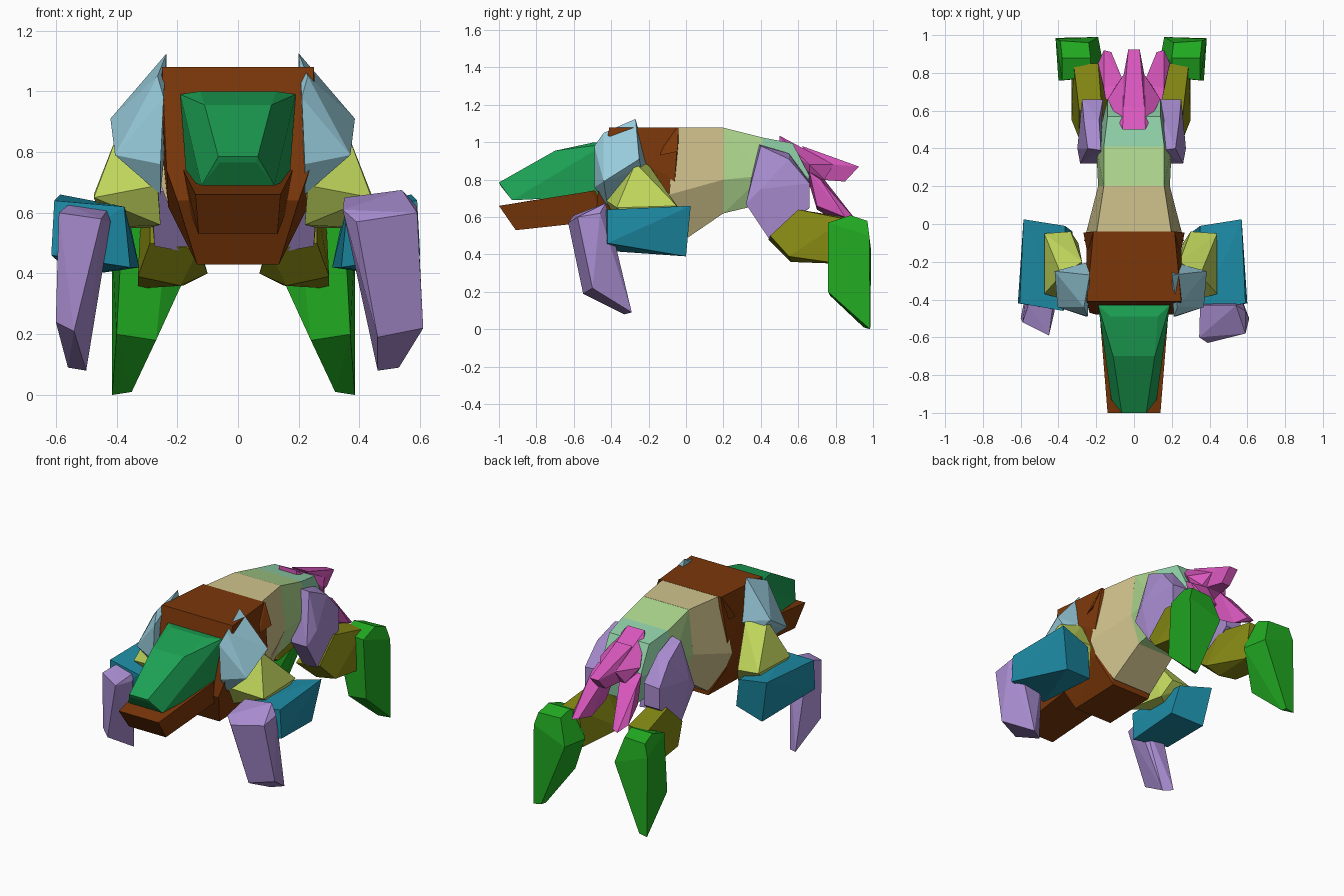
import bpy, bmesh

def material(hexa):
    name = "colour_" + hexa
    m = bpy.data.materials.get(name)
    if not m:
        m = bpy.data.materials.new(name)
        m.diffuse_color = [(int(hexa[i:i + 2], 16) / 255) ** 2.2 for i in (0, 2, 4)] + [1]
    return m

def hull(name, pts, colour):
    """Faceted convex block around the given corner points."""
    bm = bmesh.new()
    for p in pts:
        bm.verts.new(p)
    res = bmesh.ops.convex_hull(bm, input=bm.verts)
    junk = {g for g in res["geom_interior"] + res["geom_unused"] if isinstance(g, bmesh.types.BMVert)}
    bmesh.ops.delete(bm, geom=list(junk), context='VERTS')
    bmesh.ops.dissolve_limit(bm, angle_limit=0.12, verts=bm.verts, edges=bm.edges)
    bmesh.ops.recalc_face_normals(bm, faces=bm.faces)
    me = bpy.data.meshes.new(name)
    bm.to_mesh(me)
    bm.free()
    me.materials.append(material(colour))
    ob = bpy.data.objects.new(name, me)
    bpy.context.collection.objects.link(ob)
    return ob

def central(name, half, colour):
    hull(name, [(s * x, y, z) for x, y, z in half for s in (-1, 1)], colour)

def pair(name, pts, colour, shift=0.0):
    hull(name + "_right", pts, colour)
    hull(name + "_left", [(-x - shift, y, z) for x, y, z in pts], colour)

# head and jaw
central("upper_head", [(.065, -1, .785), (.06, -.99, .765), (.12, -.93, .69), (.11, -.70, .955),
                       (.125, -.49, 1), (.19, -.43, .99), (.17, -.5, .71), (.15, -.42, .72)], "22A055")
central("neck", [(.12, -.53, .7), (.12, -.52, .58), (.12, -.35, .58), (.14, -.35, .9), (.13, -.5, .9)], "22A055")
central("lower_jaw", [(.14, -1, .66), (.13, -.91, .53), (.15, -.62, .59), (.165, -.6, .69),
                      (.18, -.5, .74), (.15, -.45, .58), (.15, -.45, .75)], "7A3A12")

# torso segments from front to back
central("chest", [(.25, -.41, 1.08), (.215, -.04, 1.08), (.255, -.40, .98), (.235, -.47, .74),
                  (.25, -.06, .8), (.2, -.48, .64), (.23, -.08, .62), (.135, -.38, .43), (.135, -.03, .44)], "7A3A12")
# hanging points along the edges of the shoulder plate
pair("chest_spike", [(.2, -.08, 1.07), (.25, -.14, .93), (.268, -.045, .95), (.22, -.04, 1.08), (.24, -.1, .95)],
     "7A3A12")
central("midriff", [(.2, -.06, 1.079), (.16, .2, 1.079), (.265, -.09, .72), (.19, .2, .8),
                    (.235, -.08, .64), (.14, -.02, .47), (.13, .2, .62)], "D0C28C")
central("waist", [(.16, .2, 1.078), (.16, .41, 1.025), (.19, .2, .8), (.2, .41, .82),
                  (.13, .2, .62), (.13, .41, .67)], "ABD48C")
central("pelvis", [(.16, .41, 1.025), (.14, .57, .995), (.2, .41, .82), (.14, .66, .82),
                   (.13, .41, .67), (.11, .64, .64)], "90D0A8")

# tail: one upper fin and two lower prongs
central("tail_root", [(.06, .5, 1.035), (.06, .5, .98), (.055, .63, .975), (.09, .6, .94), (.14, .66, .88),
                      (.09, .74, .80), (.07, .66, .76), (.055, .79, .88)], "D858BC")
central("tail_fin", [(.055, .62, .98), (.055, .79, .88), (.03, .925, .87), (.03, .85, .79), (.06, .72, .8)], "D858BC")
pair("tail_prong", [(.03, .64, .84), (.15, .66, .84), (.05, .74, .8), (.16, .72, .8),
                    (.16, .92, .57), (.12, .91, .58), (.19, .85, .60), (.09, .82, .57), (.07, .7, .64),
                    (.15, .7, .66)], "D858BC")

# front limbs
pair("shoulder", [(.2, -.27, 1.125), (.21, -.49, .98), (.385, -.25, .91), (.37, -.44, .79), (.23, -.44, 1.05),
                  (.20, -.2, .87), (.22, -.49, .76), (.22, -.42, .66), (.34, -.24, .86)], "98CCDC", .035)
pair("upper_arm", [(.35, -.27, .89), (.44, -.37, .65), (.44, -.05, .66), (.30, -.04, .65), (.24, -.2, .88),
                   (.23, -.43, .69), (.22, -.36, .56), (.26, -.1, .55), (.40, -.2, .55)], "BED45C", .035)
pair("forearm", [(.35, -.01, .61), (.57, .025, .66), (.59, -.42, .64), (.36, -.46, .62),
                 (.31, -.04, .42), (.52, .0, .39), (.60, -.42, .46), (.34, -.43, .42)], "238CA6", .015)
hull("front_foot_right", [(.35, -.43, .65), (.54, -.43, .675), (.59, -.46, .62), (.345, -.6, .61), (.39, -.63, .57),
                          (.59, -.58, .60), (.61, -.5, .22), (.46, -.55, .19), (.46, -.33, .08),
                          (.53, -.29, .09)], "A88CD0")
hull("front_foot_left", [(-.56, -.43, .625), (-.43, -.43, .61), (-.59, -.52, .60), (-.45, -.59, .58),
                         (-.42, -.46, .57), (-.60, -.5, .24), (-.54, -.54, .21), (-.50, -.33, .08),
                         (-.56, -.30, .09)], "A88CD0")

# hind limbs
pair("thigh", [(.15, .39, .99), (.22, .4, .98), (.16, .55, .94), (.24, .55, .91), (.14, .66, .79),
               (.25, .66, .78), (.14, .66, .65), (.25, .66, .65), (.14, .46, .47), (.25, .44, .49),
               (.26, .32, .67), (.15, .32, .67), (.275, .4, .75)], "A88CD0", .025)
pair("shin", [(.10, .44, .48), (.26, .45, .50), (.14, .6, .64), (.26, .6, .64), (.16, .85, .60), (.29, .85, .59),
              (.15, .82, .36), (.30, .83, .35), (.07, .55, .40), (.16, .56, .36), (.30, .55, .39)], "84871A", .03)
pair("hind_foot", [(.20, .78, .57), (.35, .76, .57), (.20, .88, .61), (.35, .88, .61), (.21, .96, .58),
                   (.36, .97, .58), (.13, .83, .42), (.16, .99, .42), (.385, .98, .50), (.37, .76, .2),
                   (.24, .77, .18), (.32, .95, .01), (.385, .985, 0), (.33, .985, .01)], "26A826", .03)
